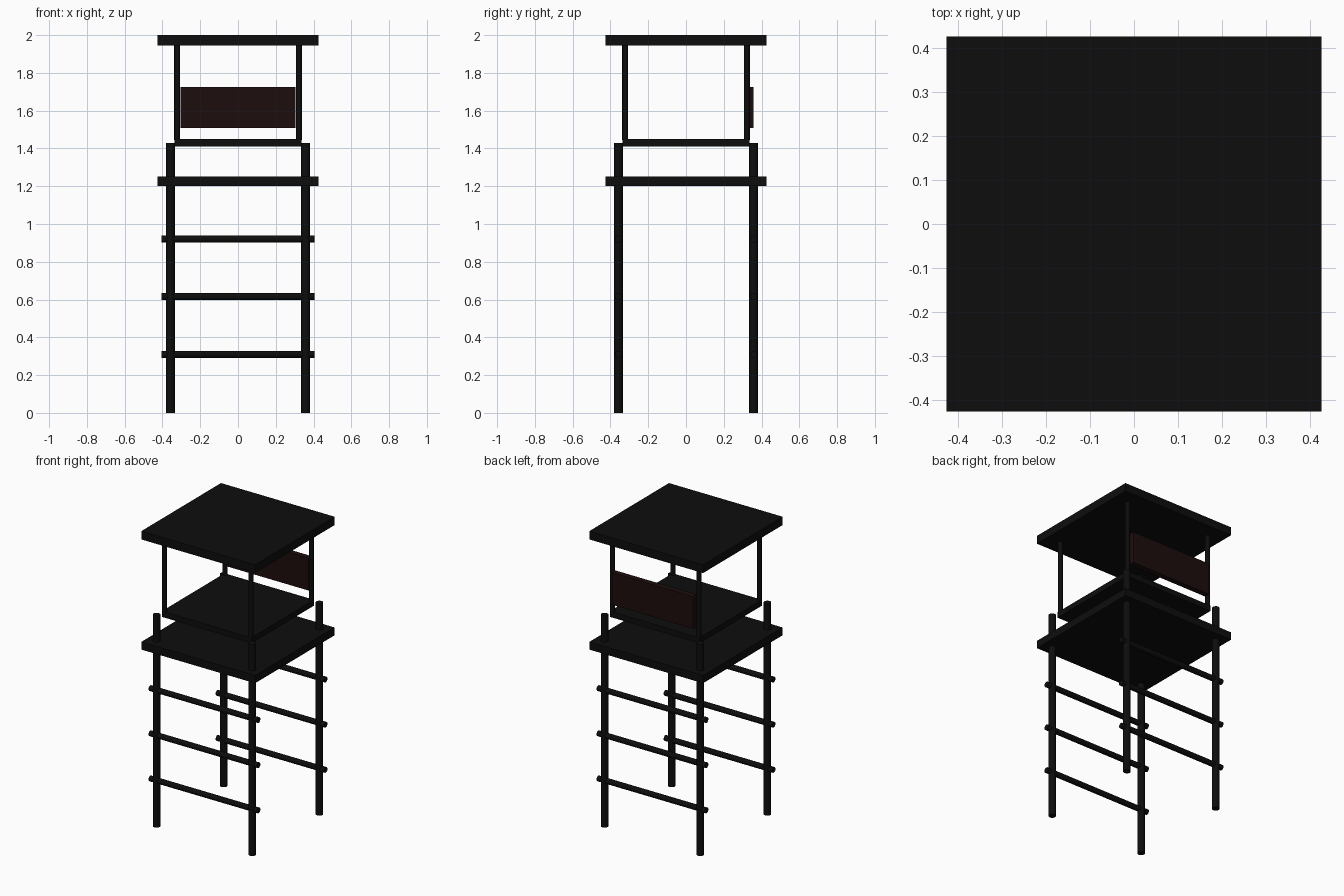
import bpy
import math

if "Cube" in bpy.data.objects:
    bpy.data.objects.remove(bpy.data.objects["Cube"])


def paint(obj, name, rgb):
    mat = bpy.data.materials.get(name) or bpy.data.materials.new(name)
    mat.diffuse_color = (*rgb, 1)
    mat.use_nodes = True
    mat.node_tree.nodes["Principled BSDF"].inputs["Base Color"].default_value = mat.diffuse_color
    obj.data.materials.append(mat)


def box(name, center, size, mat="black_paint", rgb=(0.004, 0.004, 0.004)):
    bpy.ops.mesh.primitive_cube_add(size=1, location=center)
    o = bpy.context.object
    o.name = name
    o.scale = size
    bpy.ops.object.transform_apply(location=False, rotation=False, scale=True)
    paint(o, mat, rgb)


def rod(name, center, radius, length, rot=(0, 0, 0), sides=16):
    bpy.ops.mesh.primitive_cylinder_add(vertices=sides, radius=radius, depth=length,
                                        location=center, rotation=rot)
    o = bpy.context.object
    o.name = name
    bpy.ops.object.shade_smooth_by_angle()
    paint(o, "black_paint", (0.004, 0.004, 0.004))


# Deck, cabin floor and roof slabs
box("deck", (0, 0, 1.226), (0.85, 0.85, 0.052))
box("cabin_floor", (0, 0, 1.43), (0.67, 0.67, 0.038))
box("roof", (0, 0, 1.972), (0.85, 0.85, 0.056))

# Legs and cabin posts at the four corners
for sx in (-1, 1):
    for sy in (-1, 1):
        rod("leg", (sx * 0.358, sy * 0.358, 0.715), 0.0235, 1.43)
        rod("cabin_post", (sx * 0.322, sy * 0.322, 1.695), 0.0155, 0.50)

# Ladder rungs on front and back
for sy in (-1, 1):
    for z in (0.31, 0.615, 0.92):
        rod("rung", (0, sy * 0.358, z), 0.0185, 0.81, (0, math.pi / 2, 0))

# Back board
box("back_board", (0, 0.338, 1.618), (0.608, 0.038, 0.217), "dark_red", (0.012, 0.004, 0.004))
